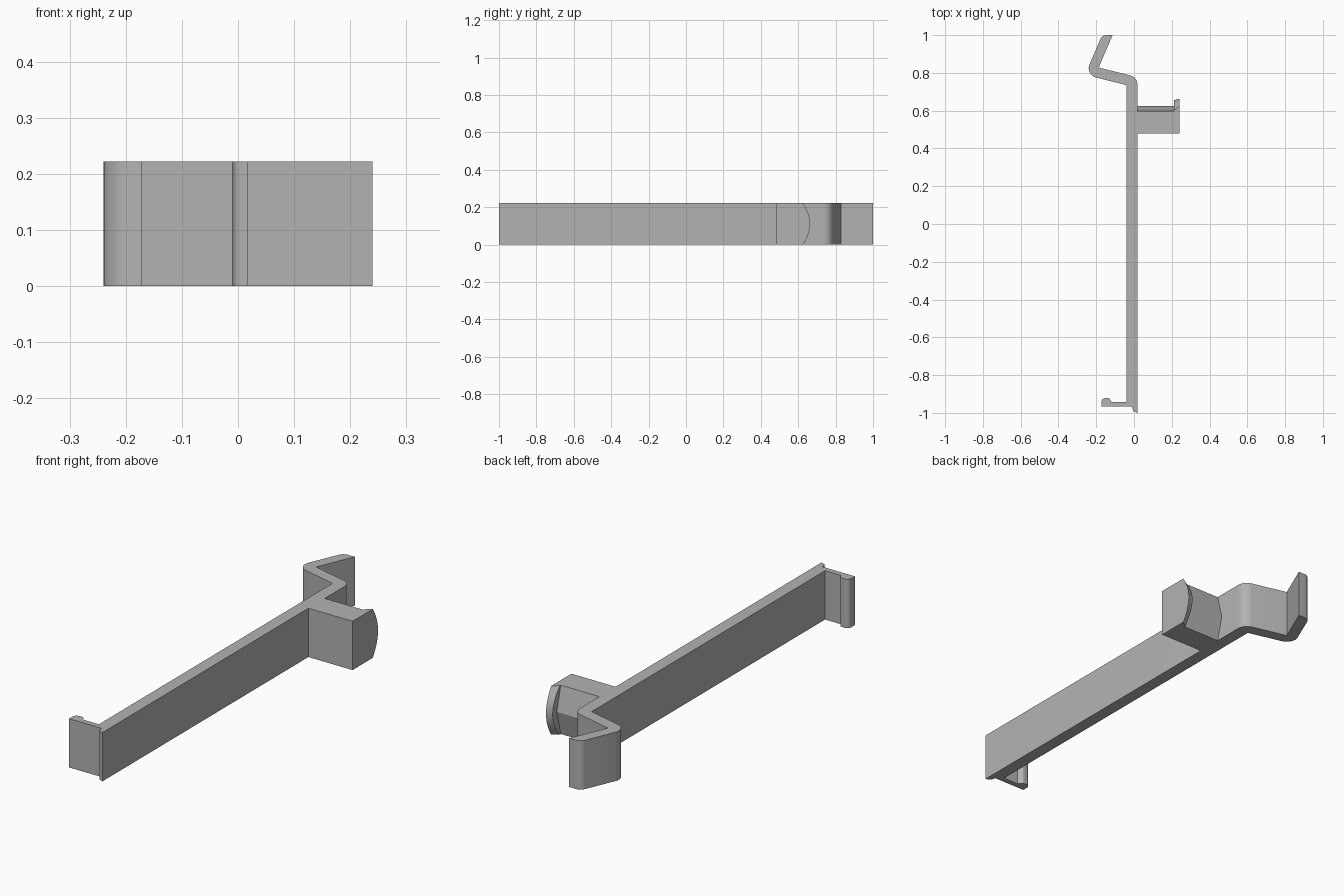
import bpy, bmesh, math
from mathutils import Vector

HEIGHT = 0.222

cube = bpy.data.objects.get("Cube")
if cube:
    bpy.data.objects.remove(cube)

grey = bpy.data.materials.new("light grey plastic")
grey.use_nodes = True
colour = (0.45, 0.45, 0.45, 1)
grey.diffuse_color = colour
grey.node_tree.nodes["Principled BSDF"].inputs["Base Color"].default_value = colour


def rounded(corners, steps=8):
    """Outline from (x, y, fillet radius) corners."""
    out = []
    for i, (x, y, r) in enumerate(corners):
        p = Vector((x, y))
        if r == 0:
            out.append(p)
            continue
        a = (Vector(corners[i - 1][:2]) - p).normalized()
        b = (Vector(corners[(i + 1) % len(corners)][:2]) - p).normalized()
        half = a.angle(b) / 2
        centre = p + (a + b).normalized() * r / math.sin(half)
        start = p + a * r / math.tan(half) - centre
        end = p + b * r / math.tan(half) - centre
        sweep = start.angle(end)
        for k in range(steps + 1):
            t = k / steps
            out.append(centre + (start * math.sin((1 - t) * sweep)
                                 + end * math.sin(t * sweep)) / math.sin(sweep))
    return out


def loft(name, first, second):
    """Solid between two matching loops of 3D points."""
    bm = bmesh.new()
    a = [bm.verts.new(p) for p in first]
    b = [bm.verts.new(p) for p in second]
    bm.faces.new(a)
    bm.faces.new(b[::-1])
    for i in range(len(a)):
        j = (i + 1) % len(a)
        bm.faces.new((a[i], b[i], b[j], a[j]))
    bmesh.ops.recalc_face_normals(bm, faces=bm.faces)
    mesh = bpy.data.meshes.new(name)
    bm.to_mesh(mesh)
    bm.free()
    mesh.materials.append(grey)
    obj = bpy.data.objects.new(name, mesh)
    bpy.context.collection.objects.link(obj)
    bpy.ops.object.select_all(action="DESELECT")
    obj.select_set(True)
    bpy.context.view_layer.objects.active = obj
    bpy.ops.object.shade_smooth_by_angle(angle=math.radians(25))
    return obj


# Long bar with the bent hook at the back and the beaded foot at the front
outline = rounded([
    (0.018, -1.0, 0),
    (0.018, 0.777, 0.05),
    (-0.187, 0.828, 0),
    (-0.113, 1.0, 0),
    (-0.169, 1.0, 0.035),
    (-0.259, 0.79, 0.05),
    (-0.04, 0.735, 0),
    (-0.04, -0.942, 0),
    (-0.118, -0.942, 0),
    (-0.132, -0.922, 0.012),
    (-0.172, -0.922, 0.02),
    (-0.172, -0.967, 0),
    (-0.01, -0.967, 0),
    (-0.005, -0.99, 0.012),
])
loft("bar_with_hook_and_foot",
     [(p.x, p.y, 0) for p in outline],
     [(p.x, p.y, HEIGHT) for p in outline])

# Side tab with a ridged back face
tab = [(0.48, 0), (0.597, 0), (0.625, HEIGHT / 2), (0.597, HEIGHT), (0.48, HEIGHT)]
loft("side_tab", [(0.018, y, z) for y, z in tab], [(0.212, y, z) for y, z in tab])


# End lip with a bowed, slanted back edge
def lip(x, edge_y, bulge, steps=20):
    arc = [(x, edge_y + bulge * (1 - (2 * k / steps - 1) ** 2), HEIGHT * k / steps)
           for k in range(steps + 1)]
    return [(x, 0.48, 0)] + arc + [(x, 0.48, HEIGHT)]


loft("tab_end_lip", lip(0.212, 0.603, 0.052), lip(0.24, 0.625, 0.038))
